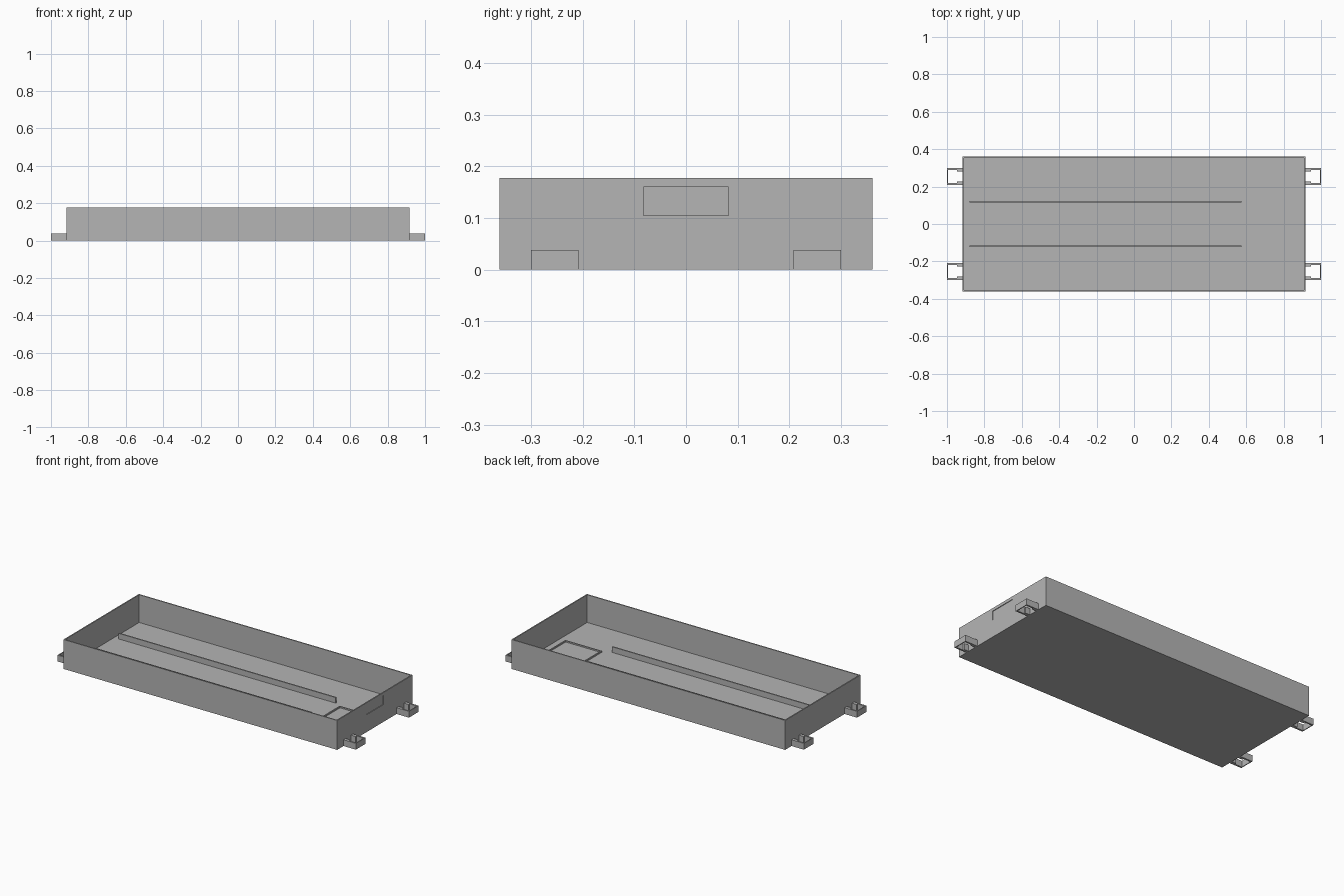
import bpy
import bmesh
from mathutils import Vector

if "Cube" in bpy.data.objects:
    bpy.data.objects.remove(bpy.data.objects["Cube"], do_unlink=True)

grey = bpy.data.materials.new("plain grey")
grey.use_nodes = True
COLOUR = (0.46, 0.46, 0.46, 1)
grey.diffuse_color = COLOUR
grey.node_tree.nodes["Principled BSDF"].inputs["Base Color"].default_value = COLOUR

HX, HY, TOP = 0.917, 0.361, 0.178
WALL, FLOOR = 0.01, 0.01


def add_box(bm, lo, hi):
    """Add a box between two corners."""
    lo, hi = Vector(lo), Vector(hi)
    verts = bmesh.ops.create_cube(bm, size=1)["verts"]
    for v in verts:
        v.co = (lo + hi) / 2 + v.co * (hi - lo)


def finish(bm, name):
    """Turn a bmesh into a grey object."""
    bmesh.ops.recalc_face_normals(bm, faces=bm.faces)
    mesh = bpy.data.meshes.new(name)
    bm.to_mesh(mesh)
    bm.free()
    mesh.materials.append(grey)
    obj = bpy.data.objects.new(name, mesh)
    bpy.context.collection.objects.link(obj)
    return obj


def boxes(name, corner_pairs):
    bm = bmesh.new()
    for lo, hi in corner_pairs:
        add_box(bm, lo, hi)
    return finish(bm, name)


def facing(bm, direction):
    bm.normal_update()
    return max(bm.faces, key=lambda f: f.normal.dot(Vector(direction)))


# Open tray with a shallow label recess in one end wall
bm = bmesh.new()
add_box(bm, (-HX, -HY, 0), (HX, HY, TOP))
end = facing(bm, (1, 0, 0))
opening = facing(bm, (0, 0, 1))
bmesh.ops.inset_individual(bm, faces=[opening], thickness=WALL)
floor = bmesh.ops.extrude_discrete_faces(bm, faces=[opening])["faces"][0]
for v in floor.verts:
    v.co.z = FLOOR
bmesh.ops.inset_individual(bm, faces=[end], thickness=0.01)
for v in end.verts:
    v.co.y = 0.082 if v.co.y > 0 else -0.082
    v.co.z = 0.16 if v.co.z > TOP / 2 else 0.105
pocket = bmesh.ops.extrude_discrete_faces(bm, faces=[end])["faces"][0]
for v in pocket.verts:
    v.co.x -= 0.004
finish(bm, "tray")

# Long divider rails on the floor
for side, label in ((1, "back"), (-1, "front")):
    y = side * 0.118
    boxes(label + "_rail", [((-0.88, y - 0.004, FLOOR - 0.002),
                             (0.575, y + 0.004, 0.044))])

# Low rectangular rim on the floor
X0, X1, RY, T, RIM = 0.622, 0.868, 0.085, 0.007, 0.018
boxes("floor_rim", [
    ((X0, -RY, FLOOR - 0.002), (X0 + T, RY, RIM)),
    ((X1 - T, -RY, FLOOR - 0.002), (X1, RY, RIM)),
    ((X0 + T, -RY, FLOOR - 0.002), (X1 - T, T - RY, RIM)),
    ((X0 + T, RY - T, FLOOR - 0.002), (X1 - T, RY, RIM)),
])

# Hollow end brackets: side cheeks, thicker roots and a thin outer plate
Y0, Y1, H = 0.208, 0.30, 0.038
for sx, end_name in ((1, "left"), (-1, "right")):
    for sy, side_name in ((1, "back"), (-1, "front")):
        bracket = boxes(f"{side_name}_{end_name}_bracket", [
            ((HX, Y0, 0), (0.995, Y0 + 0.01, H)),
            ((HX, Y1 - 0.01, 0), (0.995, Y1, H)),
            ((HX, Y0 + 0.01, 0), (0.947, Y0 + 0.02, H)),
            ((HX, Y1 - 0.02, 0), (0.947, Y1 - 0.01, H)),
            ((0.995, Y0, 0), (1.0, Y1, H)),
        ])
        for v in bracket.data.vertices:
            v.co.x *= sx
            v.co.y *= sy
        if sx * sy < 0:
            bracket.data.flip_normals()
